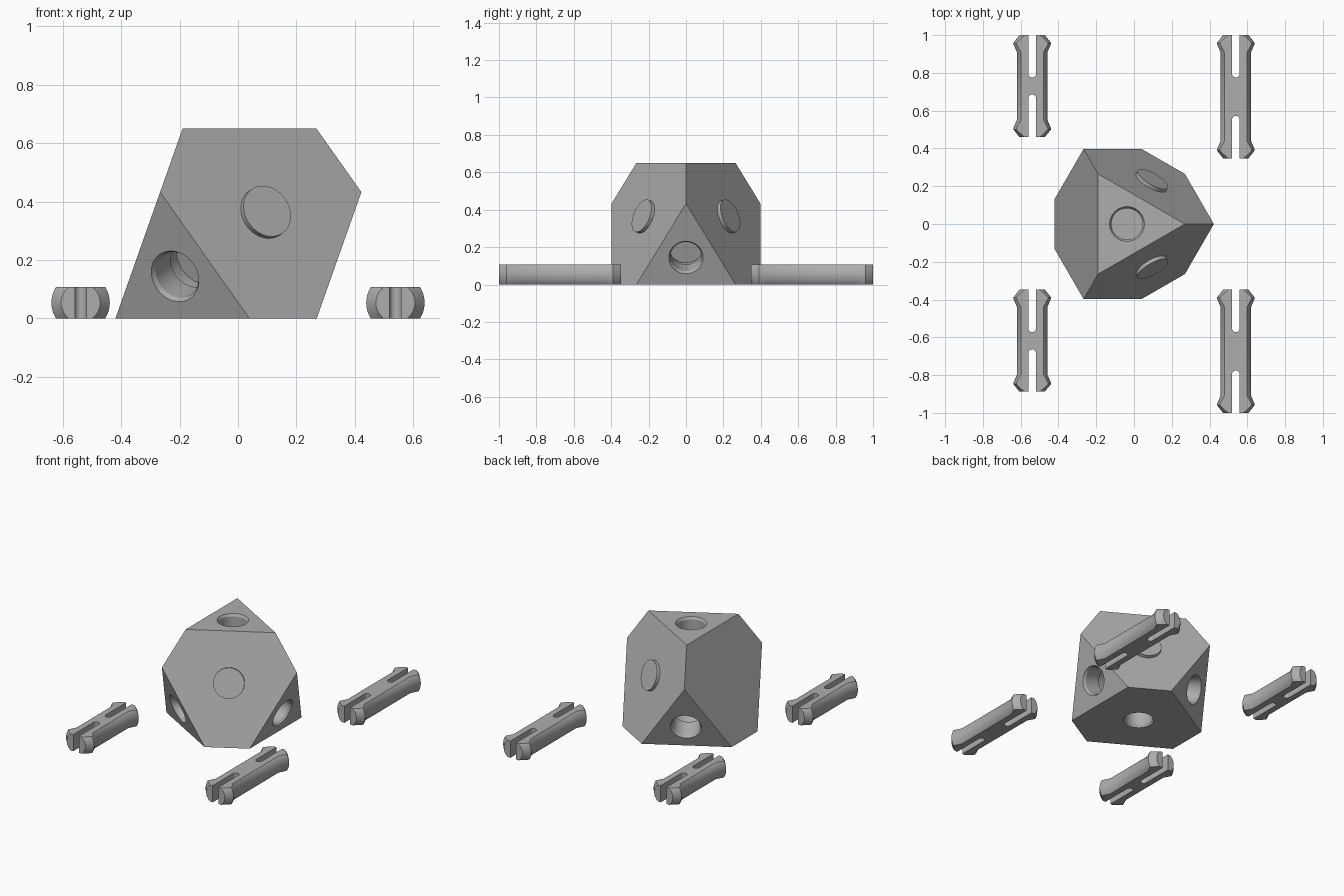
import bpy, bmesh, math
from mathutils import Vector

cube = bpy.data.objects.get("Cube")
if cube:
    bpy.data.objects.remove(cube, do_unlink=True)

grey = bpy.data.materials.new("plain_grey")
grey.use_nodes = True
GREY = (0.42, 0.42, 0.42, 1)
grey.diffuse_color = GREY
grey.node_tree.nodes["Principled BSDF"].inputs["Base Color"].default_value = GREY


def add_object(name, bm):
    bmesh.ops.recalc_face_normals(bm, faces=bm.faces)
    mesh = bpy.data.meshes.new(name)
    bm.to_mesh(mesh)
    bm.free()
    mesh.materials.append(grey)
    obj = bpy.data.objects.new(name, mesh)
    bpy.context.collection.objects.link(obj)
    return obj


def lathe(bm, profile, sides=48):
    """Closed solid of (radius, height) rings around z."""
    rings = []
    for r, h in profile:
        rings.append([bm.verts.new((r * math.cos(math.tau * i / sides),
                                    r * math.sin(math.tau * i / sides), h))
                      for i in range(sides)])
    for a, b in zip(rings, rings[1:]):
        for i in range(sides):
            j = (i + 1) % sides
            bm.faces.new((a[i], a[j], b[j], b[i]))
    bm.faces.new(rings[0][::-1])
    bm.faces.new(rings[-1])


def cut(obj, cutter, operation='DIFFERENCE'):
    mod = obj.modifiers.new("cut", 'BOOLEAN')
    mod.operation = operation
    mod.solver = 'EXACT'
    mod.object = cutter
    bpy.context.view_layer.objects.active = obj
    bpy.ops.object.modifier_apply(modifier=mod.name)
    bpy.data.objects.remove(cutter, do_unlink=True)


def smooth(obj):
    bpy.ops.object.select_all(action='DESELECT')
    obj.select_set(True)
    bpy.context.view_layer.objects.active = obj
    bpy.ops.object.shade_smooth_by_angle(angle=math.radians(25))


# Connector block: a tetrahedron with its four corners cut off
EDGE, TRIM, CX = 1.326, 0.53, -0.037
RADIUS, HEIGHT = EDGE / math.sqrt(3), EDGE * math.sqrt(2 / 3)
corners = [Vector((CX + RADIUS * math.cos(a), RADIUS * math.sin(a), 0))
           for a in (0, math.tau / 3, -math.tau / 3)]
corners.append(Vector((CX, 0, HEIGHT)))
centre = sum(corners, Vector()) / 4
bm = bmesh.new()
for a in corners:
    for b in corners:
        if a is not b:
            bm.verts.new(a + (b - a).normalized() * TRIM)
bmesh.ops.convex_hull(bm, input=bm.verts)
bmesh.ops.dissolve_limit(bm, angle_limit=0.01, verts=bm.verts, edges=bm.edges)
block = add_object("connector_block", bm)

# Snap-fit sockets: chamfered mouth, straight neck, wider chamber
SOCKET = [(0.1, -0.2), (0.1, -0.14), (0.083, -0.125), (0.083, -0.015),
          (0.092, 0), (0.092, 0.02)]
for corner in corners:
    axis = (corner - centre).normalized()
    faces = ((corner - axis * TRIM * math.sqrt(2 / 3), axis),
             (corner - axis * HEIGHT, -axis))
    for spot, normal in faces:
        bm = bmesh.new()
        lathe(bm, SOCKET)
        cutter = add_object("socket_cutter", bm)
        cutter.hide_render = True
        cutter.matrix_world = normal.to_track_quat('Z', 'Y').to_matrix().to_4x4()
        cutter.location = spot
        bpy.context.view_layer.update()
        cut(block, cutter)
smooth(block)


# Snap pins: barbed round rod, flattened top and bottom, slotted at both ends
HALF_H, SLOT_R, SLOT_L = 0.054, 0.02, 0.225


def box(name, size, location):
    bm = bmesh.new()
    bmesh.ops.create_cube(bm, size=1)
    bmesh.ops.scale(bm, vec=size, verts=bm.verts)
    obj = add_object(name, bm)
    obj.location = location
    bpy.context.view_layer.update()
    return obj


def slot(end, side):
    """Upright plate with a rounded inner end."""
    bm = bmesh.new()
    inner = end - side * (SLOT_L - SLOT_R)
    outline = [(SLOT_R, end + side * 0.1)]
    for i in range(13):
        a = math.pi * i / 12
        outline.append((SLOT_R * math.cos(a), inner - side * SLOT_R * math.sin(a)))
    outline.append((-SLOT_R, end + side * 0.1))
    face = bm.faces.new([bm.verts.new((x, y, -0.2)) for x, y in outline])
    grown = bmesh.ops.extrude_face_region(bm, geom=[face])["geom"]
    bmesh.ops.translate(bm, vec=(0, 0, 0.4),
                        verts=[v for v in grown if isinstance(v, bmesh.types.BMVert)])
    return add_object("slot_cutter", bm)


def pin(name, x, y, length):
    half = length / 2
    tip = [(0.067, half), (0.1, half - 0.041), (0.1, half - 0.046), (0.081, half - 0.09)]
    bm = bmesh.new()
    lathe(bm, [(r, -h) for r, h in tip] + tip[::-1])
    for v in bm.verts:
        v.co = Vector((v.co.x, v.co.z, v.co.y))
    obj = add_object(name, bm)
    cut(obj, box("flat_cutter", (1, 2, 2 * HALF_H), (0, 0, 0)), 'INTERSECT')
    for side in (1, -1):
        cut(obj, slot(side * half, side))
    obj.location = (x, y, HALF_H)
    smooth(obj)


SHORT, LONG, INNER = 0.54, 0.652, 0.348
pin("short_pin_back", -0.539, 1 - SHORT / 2, SHORT)
pin("short_pin_front", -0.539, -INNER - SHORT / 2, SHORT)
pin("long_pin_back", 0.539, 1 - LONG / 2, LONG)
pin("long_pin_front", 0.539, -INNER - LONG / 2, LONG)
